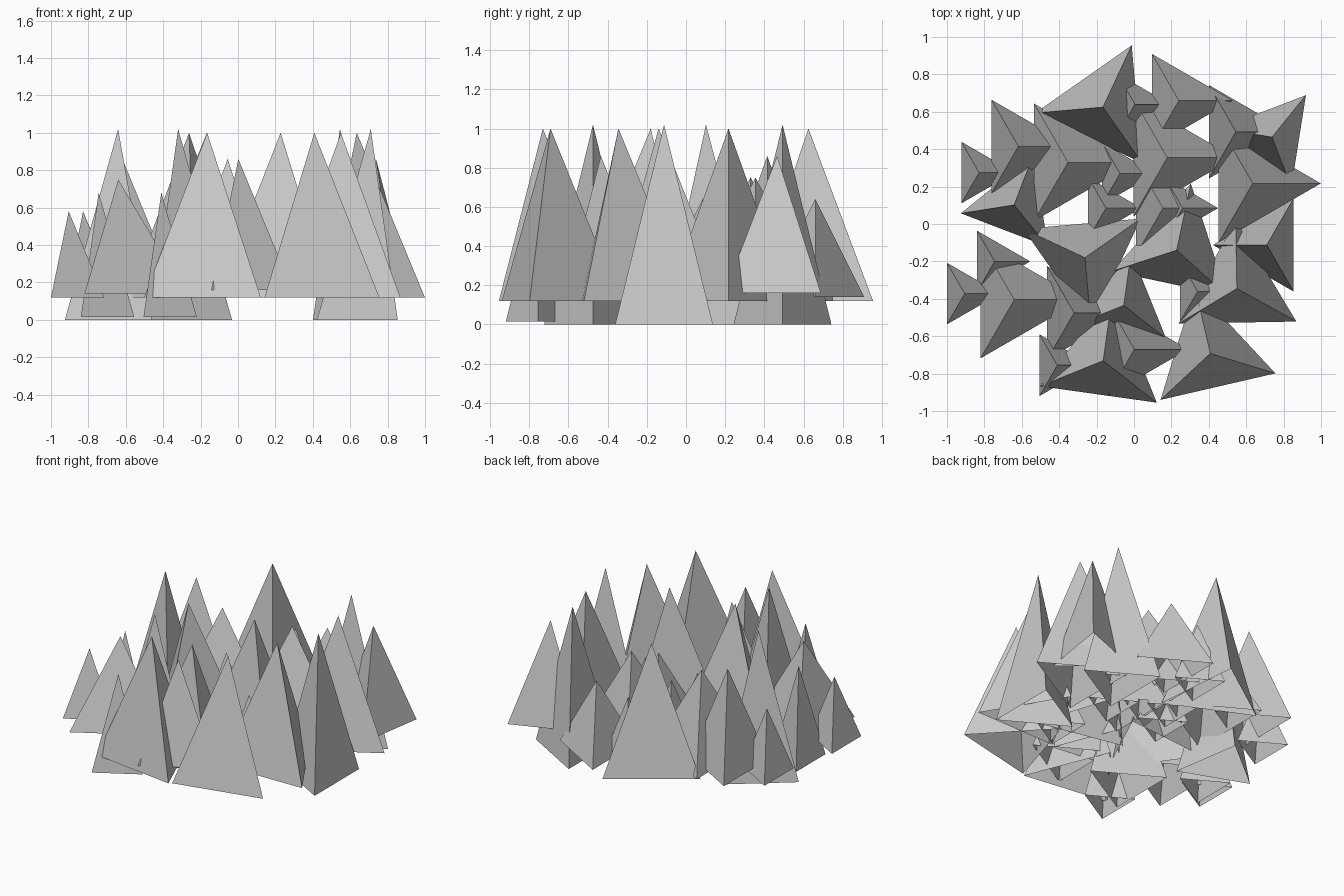
import bpy
from math import radians

# Crystal cluster: three-sided open-bottomed spikes in a few repeated sizes
# size: radius, base z, tip z
SIZES = {
    "small_low": (0.19, 0.12, 0.58),
    "small_tall": (0.19, 0.015, 0.68),
    "medium_low": (0.288, 0.14, 0.64),
    "medium_mid": (0.288, 0.16, 0.86),
    "medium_tall": (0.288, 0.0, 1.02),
    "large_low": (0.362, 0.14, 0.75),
    "large_tall": (0.364, 0.12, 1.0),
}

# x, y, direction (degrees) of one base corner
SPIKES = {
    "small_low": [(-0.828, 0.275, 0), (-0.905, -0.372, 0), (-0.15, 0.085, 0),
                  (0.005, 0.64, 0), (-0.075, 0.27, 0), (0.26, 0.085, 0),
                  (0.34, -0.36, 0)],
    "small_tall": [(-0.745, -0.2, 0), (-0.41, -0.755, 0)],
    "medium_low": [(0.24, 0.66, 0), (0.155, 0.085, 0)],
    "medium_mid": [(-0.618, 0.415, 0), (0.002, -0.67, 0),
                   (-0.055, -0.435, 82), (0.738, 0.465, 51)],
    "medium_tall": [(-0.32, -0.475, 0), (0.545, 0.493, 0),
                    (-0.641, 0.102, 189), (0.71, -0.112, 180)],
    "large_low": [(-0.353, 0.33, 0), (-0.64, -0.405, 0), (0.178, 0.355, 0)],
    "large_tall": [(0.635, 0.217, 0), (-0.166, 0.625, 65), (-0.262, -0.18, 155),
                   (0.228, -0.14, 78), (-0.165, -0.731, 82),
                   (0.408, -0.692, 103), (0.55, -0.345, 91)],
}


def spike(name, x, y, turn, radius, base, tip):
    # Cone corners start on +y, so turn back by 90 degrees
    bpy.ops.mesh.primitive_cone_add(vertices=3, radius1=radius, radius2=0,
                                    depth=tip - base, end_fill_type='NOTHING',
                                    location=(x, y, (base + tip) / 2),
                                    rotation=(0, 0, radians(turn - 90)))
    bpy.context.object.name = name


for size, places in SPIKES.items():
    for i, (x, y, turn) in enumerate(places, 1):
        spike(f"{size}_spike_{i}", x, y, turn, *SIZES[size])
